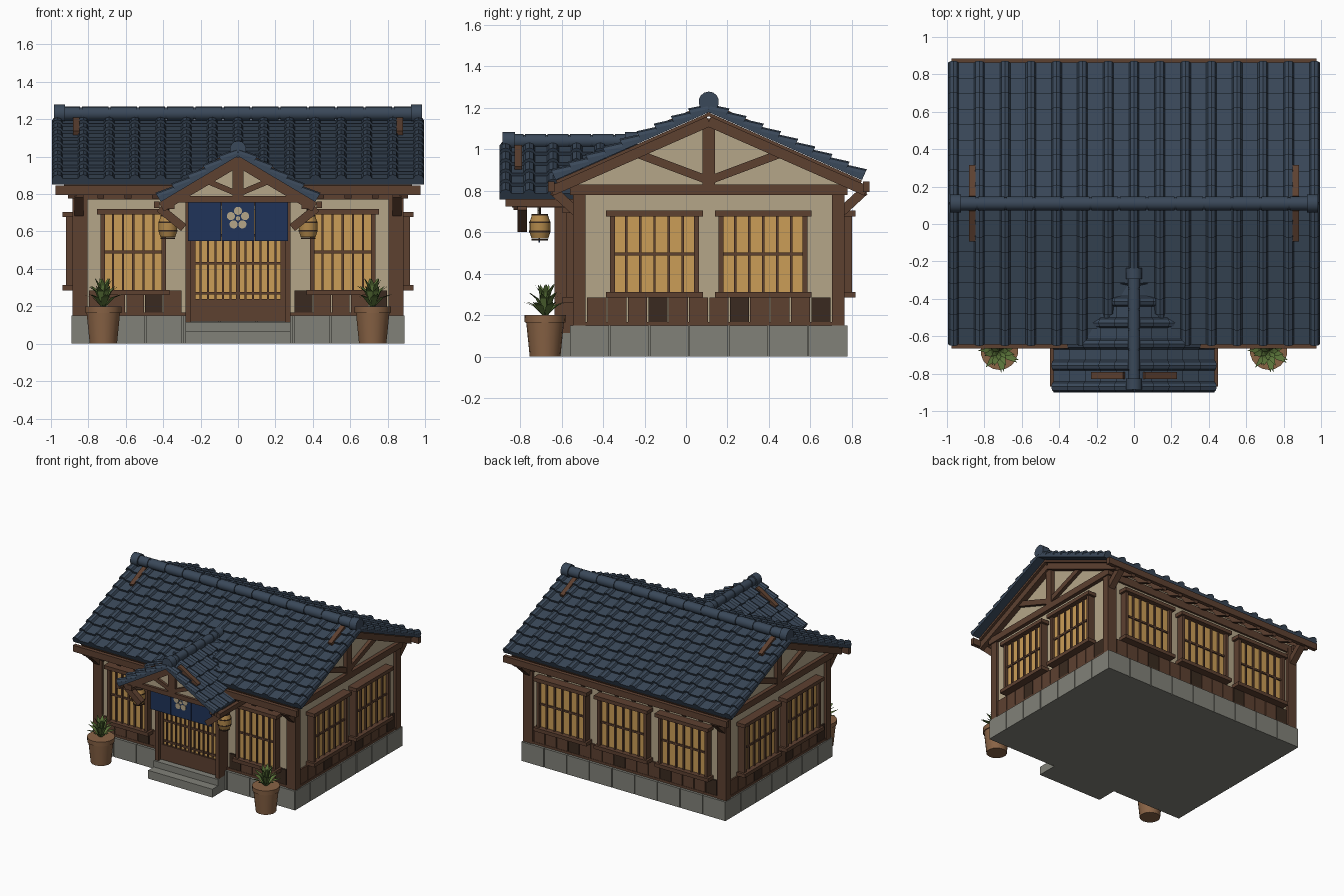
import bpy, bmesh, math
from mathutils import Vector, Matrix

if "Cube" in bpy.data.objects:
    bpy.data.objects.remove(bpy.data.objects["Cube"])

def material(name, *rgb):
    m = bpy.data.materials.new(name)
    m.use_nodes = True
    m.diffuse_color = (*rgb, 1)
    m.node_tree.nodes["Principled BSDF"].inputs["Base Color"].default_value = (*rgb, 1)
    return m

TILE = material("slate blue tile", .042, .065, .10)
WOOD = material("brown wood", .11, .052, .03)
DARK = material("dark wood", .042, .023, .014)
PLASTER = material("cream plaster", .46, .38, .25)
PAPER = material("amber paper", .60, .34, .095)
STONE = material("grey stone", .22, .22, .19)
CLOTH = material("navy cloth", .014, .034, .10)
CLAY = material("clay", .25, .125, .06)
LEAF = material("leaf green", .10, .17, .04)
GLOW = material("lantern ochre", .45, .25, .07)

class Part:
    """Collects simple solids into one named object."""
    def __init__(self, name, mat):
        self.name, self.mat, self.bm = name, mat, bmesh.new()

    def box(self, x, y, z, M=Matrix()):
        size = Matrix.Diagonal((x[1] - x[0], y[1] - y[0], z[1] - z[0], 1))
        mid = Matrix.Translation(((x[0] + x[1]) / 2, (y[0] + y[1]) / 2, (z[0] + z[1]) / 2))
        bmesh.ops.create_cube(self.bm, size=1, matrix=M @ mid @ size)

    def beam(self, p, q, side, w, h):
        # bar from p to q; side is the direction of its width
        p, q, s = Vector(p), Vector(q), Vector(side)
        d = (q - p).normalized()
        M = Matrix((s, d, s.cross(d))).transposed().to_4x4()
        M.translation = (p + q) / 2
        l = (q - p).length / 2
        self.box((-w / 2, w / 2), (-l, l), (-h / 2, h / 2), M)

    def rod(self, p, q, r1, r2=None, seg=14):
        p, q = Vector(p), Vector(q)
        M = Matrix.Translation((p + q) / 2) @ (q - p).to_track_quat('Z', 'Y').to_matrix().to_4x4()
        bmesh.ops.create_cone(self.bm, cap_ends=True, segments=seg, radius1=r1,
                              radius2=r1 if r2 is None else r2, depth=(q - p).length, matrix=M)

    def prism(self, pts, offset):
        a = [self.bm.verts.new(p) for p in pts]
        b = [self.bm.verts.new(Vector(p) + Vector(offset)) for p in pts]
        self.bm.faces.new(a)
        self.bm.faces.new(b[::-1])
        for i in range(len(a)):
            j = (i + 1) % len(a)
            self.bm.faces.new((a[j], a[i], b[i], b[j]))

    def done(self, smooth=False):
        bmesh.ops.recalc_face_normals(self.bm, faces=self.bm.faces)
        me = bpy.data.meshes.new(self.name)
        self.bm.to_mesh(me)
        self.bm.free()
        me.materials.append(self.mat)
        ob = bpy.data.objects.new(self.name, me)
        bpy.context.collection.objects.link(ob)
        if smooth:
            bpy.ops.object.select_all(action='DESELECT')
            ob.select_set(True)
            bpy.context.view_layer.objects.active = ob
            bpy.ops.object.shade_smooth_by_angle(angle=math.radians(35))

CY = .11                                       # ridge line of the house
X, Y = Vector((1, 0, 0)), Vector((0, 1, 0))
SIDES = (-1, 1)

# Foundation with jointed stones and entrance steps
f = Part("foundation", STONE)
f.box((-.88, .88), (CY - .66, CY + .66), (0, .15))
for s in SIDES:
    for i in range(9):
        a = -.89 + i * 1.78 / 9
        f.box((a + .003, a + .195), sorted((CY + s * .64, CY + s * .67)), (.0, .15))
    for i in range(7):
        a = CY - .67 + i * 1.34 / 7
        f.box(sorted((s * .86, s * .89)), (a + .003, a + .188), (.0, .15))
f.box((-.28, .28), (-.72, -.55), (0, .065))
f.box((-.28, .28), (-.65, -.55), (.065, .115))
f.done()

# Plaster body and gable walls
w = Part("walls", PLASTER)
w.box((-.865, .865), (CY - .635, CY + .635), (.15, .8))
w.prism([(-.865, CY + d, z) for d, z in ((-.635, .8), (.635, .8), (.635, .85), (0, 1.14), (-.635, .85))], (1.73, 0, 0))
w.done()

# Timber frame: posts, sills, wall beams, gable trusses
t = Part("timber_frame", WOOD)
for sx in SIDES:
    for sy in SIDES:
        t.box(sorted((sx * .805, sx * .885)), sorted((CY + sy * .595, CY + sy * .655)), (.12, .8))
        t.beam((sx * .85, CY + sy * .62, .68), (sx * .85, CY + sy * .75, .80), X, .05, .045)
        t.beam((sx * .885, CY, 1.135), (sx * .885, CY + sy * .76, .80), X, .05, .05)
        t.beam((sx * .875, CY, .85), (sx * .875, CY + sy * .36, .985), X, .035, .04)
    t.box(sorted((sx * .84, sx * .895)), (CY - .67, CY + .67), (.78, .83))
    t.box(sorted((sx * .84, sx * .88)), (CY - .65, CY + .65), (.15, .168))
    t.box(sorted((sx * .85, sx * .895)), (CY - .03, CY + .03), (.82, 1.15))
    t.box((-.88, .88), sorted((CY + sx * .61, CY + sx * .65)), (.77, .83))
    t.box((-.88, .88), sorted((CY + sx * .61, CY + sx * .65)), (.15, .168))
t.done()

def wall_frame(x, y, turn):
    # local x runs along the wall, local -y points outward
    return Matrix.Translation((x, y, 0)) @ Matrix.Rotation(math.radians(turn), 4, 'Z')

FRONT, BACK = wall_frame(0, CY - .635, 0), wall_frame(0, CY + .635, 180)
LEFT, RIGHT = wall_frame(.865, CY, 90), wall_frame(-.865, CY, -90)

# Wainscot planks, a few of them darker
plank, dark = Part("wainscot", WOOD), Part("wainscot_dark_planks", DARK)
for M, half in ((FRONT, .8), (BACK, .8), (LEFT, .59), (RIGHT, .59)):
    n = round(half * 20)
    step = 2 * half / n
    for i in range(n):
        a = -half + i * step
        if M is FRONT and abs(a + step / 2) < .26:
            continue
        part = dark if i % 4 == 3 else plank
        part.box((a + .003, a + step - .003), (-.012, .01), (.16, .285), M)
plank.done()
dark.done()

# Lattice windows
frames, panes = Part("window_frames", WOOD), Part("window_paper", PAPER)
def window(M, u, width, z0, z1):
    h = width / 2
    panes.box((u - h + .01, u + h - .01), (-.032, 0), (z0 + .01, z1 - .01), M)
    for s in SIDES:
        frames.box(sorted((u + s * h, u + s * (h - .024))), (-.055, 0), (z0, z1), M)
    for z in (z0, z1 - .028):
        frames.box((u - h - .018, u + h + .018), (-.072, 0), (z, z + .028), M)
    for i in range(1, 6):
        c = u - h + .012 + (width - .024) * i / 6
        frames.box((c - .006, c + .006), (-.045, 0), (z0, z1), M)
    frames.box((u - h, u + h), (-.042, 0), ((z0 + z1) / 2 - .007, (z0 + z1) / 2 + .007), M)

for s in SIDES:
    window(FRONT, s * .56, .35, .26, .72)
    for M in (LEFT, RIGHT):
        window(M, s * .262, .43, .285, .705)
for u in (-.53, 0, .53):
    window(BACK, u, .43, .285, .705)
frames.done()
panes.done()

# Sliding entrance doors
d, dp = Part("entrance_doors", WOOD), Part("door_paper", PAPER)
dp.box((-.24, .24), (-.07, 0), (.24, .72), FRONT)
d.box((-.25, .25), (-.085, 0), (.12, .24), FRONT)
d.box((-.28, .28), (-.11, 0), (.74, .78), FRONT)
for s in SIDES:
    d.box(sorted((s * .25, s * .28)), (-.11, 0), (.115, .76), FRONT)
for i in range(-6, 7):
    r = .012 if i in (0, 6, -6) else .005
    d.box((i * .04 - r, i * .04 + r), (-.082, 0), (.12 if i == 0 else .24, .74), FRONT)
for z in (.27, .43, .58):
    d.box((-.25, .25), (-.08, 0), (z - .007, z + .007), FRONT)
d.done()
dp.done()

# Tiled roof slopes: overlapping courses with raised rolls
def slope(name, origin, u, down, length, half, rows, rolls):
    part = Part(name, TILE)
    n = u.cross(down)
    n = n if n.z > 0 else -n
    section = [(-half, 0)]
    for i in range(rolls):
        c = -half + .03 + (2 * half - .06) * i / (rolls - 1)
        section += [(c + o, h) for o, h in ((-.028, 0), (-.019, .016), (0, .023), (.019, .016), (.028, 0))]
    section.append((half, 0))
    for r in range(rows):
        hi, lo = max(0, length * r / rows - .01), length * (r + 1) / rows
        rings = [[part.bm.verts.new(origin + u * a + down * s + n * k) for s, k in
                  ((hi, h), (lo, h + .02), (lo, -.014), (hi, -.014))] for a, h in section]
        for p, q in zip(rings, rings[1:]):
            for i in range(4):
                part.bm.faces.new((p[i], p[i - 1], q[i - 1], q[i]))
        part.bm.faces.new(rings[0])
        part.bm.faces.new(rings[-1][::-1])
    part.done(smooth=True)
    return n

def ridge(name, p, q, r, count):
    part = Part(name, TILE)
    p, q = Vector(p), Vector(q)
    step = (q - p) / count
    for i in range(count):
        part.rod(p + step * i, p + step * (i + .93), r, r)
        part.rod(p + step * (i + .9), p + step * (i + 1), r * .85, r * .85)
    d = (q - p).normalized()
    for end, s in ((p, 1), (q, -1)):
        part.rod(end, end + d * s * .06, r + .011)
    part.done(smooth=True)

# Main roof with deck, rafters, fascia and exposed barge strips
deck, eaves = Part("roof_deck", WOOD), Part("eaves", WOOD)
top = Vector((0, CY, 1.195))
for s, label in ((-1, "front"), (1, "back")):
    down = Vector((0, s * .745, -.33))
    length = down.length
    down.normalize()
    n = slope("main_roof_" + label, top, X, down, length, .995, 9, 15)
    deck.beam(top - n * .024, top + down * length - n * .024, X, 1.86, .016)
    eaves.box((-.975, .975), sorted((CY + s * .745, CY + s * .775)), (.795, .845))
    for i in range(-6, 7):
        eaves.beam(top + X * i * .147 + down * .62 - n * .055, top + X * i * .147 + down * .86 - n * .055, X, .035, .045)
    for sx in SIDES:
        deck.beam(top + X * sx * .865 + down * .03 + n * .012, top + X * sx * .865 + down * .21 + n * .012, X, .035, .036)
deck.done()
eaves.done()
ridge("main_ridge", (-.985, CY, 1.23), (.985, CY, 1.23), .038, 13)

# Entrance canopy roof
c = Part("canopy_frame", WOOD)
top = Vector((0, -.585, 1.02))
for s, label in ((-1, "right"), (1, "left")):
    down = Vector((s * .42, 0, -.25))
    length = down.length
    down.normalize()
    n = slope("canopy_roof_" + label, top, Y, down, length, .315, 5, 6)
    gable = Vector((0, -.81, 1.02))
    c.beam(gable - n * .04, gable + down * .5 - n * .04, Y, .045, .052)
    c.beam(gable + down * .05 + n * .012, gable + down * .25 + n * .012, Y, .035, .036)
    c.beam((0, -.81, .80), (s * .19, -.81, .88), Y, .03, .03)
    c.beam((s * .29, -.79, .62), (s * .42, -.79, .725), Y, .045, .045)
    c.box(sorted((s * .42, s * .45)), (-.87, -.5), (.725, .76))
    c.box(sorted((s * .34, s * .38)), (-.84, -.5), (.72, .76))
c.box((-.03, .03), (-.83, -.785), (.77, .98))
c.box((-.36, .36), (-.825, -.785), (.755, .79))
c.box((-.28, .28), (-.70, -.675), (.755, .775))
c.done()
g = Part("canopy_gable", PLASTER)
g.prism([(x, -.805, z) for x, z in ((-.32, .77), (.32, .77), (0, .975))], (0, .02, 0))
g.done()
ridge("canopy_ridge", (0, -.885, 1.04), (0, -.235, 1.04), .034, 6)

# Hanging curtain with a simple blossom
cloth = Part("door_curtain", CLOTH)
for i in (-1, 0, 1):
    cloth.box((i * .179 - .087, i * .179 + .087), (-.712, -.704), (.55, .762))
cloth.done()
b = Part("curtain_blossom", PLASTER)
for i in range(5):
    a = math.tau * i / 5 + math.pi / 2
    p = Vector((math.cos(a) * .04, -.712, .67 + math.sin(a) * .04))
    b.rod(p, p - Y * .004, .022)
b.rod((0, -.712, .67), (0, -.716, .67), .012)
b.done()

# Lanterns, flower pots and spiky plants on both sides of the door
for s, label in ((-1, "right"), (1, "left")):
    lantern, rims = Part("lantern_" + label, GLOW), Part("lantern_rims_" + label, DARK)
    at = Vector((s * .375, -.705, 0))
    def stack(part, rings, seg=18):
        for (z0, r0), (z1, r1) in zip(rings, rings[1:]):
            part.rod(at + Vector((0, 0, z0)), at + Vector((0, 0, z1)), r0, r1, seg)
    stack(lantern, ((.57, .04), (.60, .05), (.65, .05), (.68, .04)))
    for z, r in ((.56, .04), (.60, .052), (.645, .052), (.68, .04)):
        stack(rims, ((z, r), (z + .008, r)))
    stack(rims, ((.68, .005), (.73, .005)))
    lantern.done(smooth=True)
    rims.done()

    at = Vector((s * .72, -.68, 0))
    pot, plant = Part("pot_" + label, CLAY), Part("plant_" + label, LEAF)
    stack(pot, ((0, .074), (.165, .091)))
    stack(pot, ((.165, .098), (.2, .1)))
    pot.done(smooth=True)
    for i in range(30):
        a, ring = i * 2.4, i % 3
        out = Vector((math.cos(a), math.sin(a), 0))
        side = Vector((-out.y, out.x, 0))
        reach, rise = (.05, .085, .115)[ring], (.16, .12, .075)[ring]
        base = at + Vector((0, 0, .19))
        mid = base + out * reach * .5 + Vector((0, 0, rise * .75))
        tip = base + out * reach + Vector((0, 0, rise))
        v = [plant.bm.verts.new(p) for p in (base - side * .008, base + side * .008,
                                             mid + side * .016, tip, mid - side * .016)]
        plant.bm.faces.new((v[0], v[1], v[2], v[4]))
        plant.bm.faces.new((v[4], v[2], v[3]))
    plant.done()
